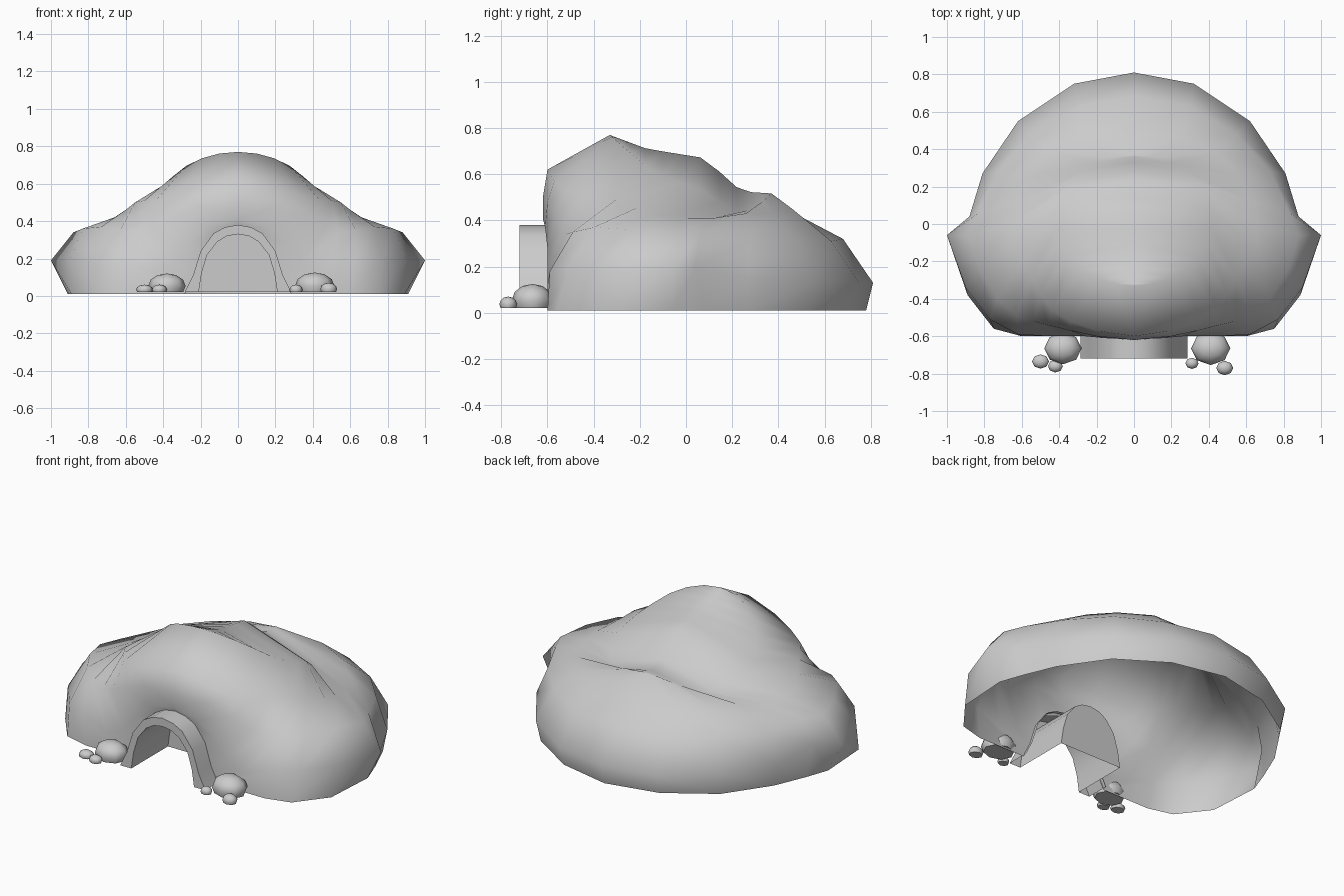
import bpy, bmesh
from math import sin, cos, pi

if "Cube" in bpy.data.objects:
    bpy.data.objects.remove(bpy.data.objects["Cube"])


def finish(bm, name, angle):
    bmesh.ops.remove_doubles(bm, verts=bm.verts, dist=0.002)
    bmesh.ops.recalc_face_normals(bm, faces=bm.faces)
    me = bpy.data.meshes.new(name)
    bm.to_mesh(me)
    bm.free()
    ob = bpy.data.objects.new(name, me)
    bpy.context.collection.objects.link(ob)
    bpy.ops.object.select_all(action='DESELECT')
    bpy.context.view_layer.objects.active = ob
    ob.select_set(True)
    bpy.ops.object.shade_smooth_by_angle(angle=angle)
    return ob


def bridge(bm, a, b):
    for i in range(len(a) - 1):
        bm.faces.new((a[i], a[i + 1], b[i + 1], b[i]))


def spine_z(y):
    # height of the mound along its centre line
    pts = [(-.33, .77), (-.17, .71), (.08, .67), (.24, .525), (.4, .515)]
    for (y0, z0), (y1, z1) in zip(pts, pts[1:]):
        if y <= y1:
            return z0 + (z1 - z0) * max(0, (y - y0) / (y1 - y0))
    return pts[-1][1]


# Arch half-profiles (x, z)
outer = [(0, .38), (.07, .367), (.13, .335), (.2, .24), (.24, .11), (.285, .02)]
inner = [(0, .33), (.06, .32), (.11, .29), (.165, .22), (.195, .12), (.21, .02)]

# Mound: right half as rings from the foot upwards, first points round the arch
foot = [(.60, -.60), (.75, -.56), (.89, -.38), (.91, -.06), (.86, .08),
        (.78, .27), (.6, .53), (.32, .71), (0, .78)]
arch = [outer[i] for i in (0, 2, 3, 4, 5)]
ring0 = [(x, -.6, z - .01) for x, z in arch] + [(x, y, .01) for x, y in foot]
ring1 = [(0, -.62, .41), (.16, -.61, .37), (.26, -.60, .28), (.34, -.6, .18),
         (.45, -.6, .12), (.62, -.59, .18), (.77, -.51, .19), (.9, -.34, .19),
         (1, -.06, .19), (.88, .04, .2), (.81, .27, .15), (.62, .55, .14),
         (.32, .75, .13), (0, .81, .13)]
ring2 = [(0, -.62, .5), (.2, -.6, .48), (.34, -.57, .42), (.46, -.54, .36),
         (.54, -.52, .34), (.63, -.49, .35), (.73, -.4, .37), (.83, -.23, .36),
         (.88, -.06, .34), (.83, .06, .34), (.73, .28, .32), (.55, .48, .32),
         (.3, .63, .31), (0, .68, .32)]
ring3 = [(0, -.60, .62), (.2, -.57, .57), (.34, -.52, .53), (.44, -.46, .51),
         (.5, -.38, .51), (.55, -.29, .50), (.6, -.2, .46), (.66, -.1, .42),
         (.66, 0, .41), (.63, .12, .41), (.55, .26, .43), (.44, .38, .43),
         (.24, .46, .45), (0, .49, .42)]
ring4, ring5 = [], []
for i in range(14):
    t = pi * i / 13
    x, y = .42 * sin(t), .02 - .35 * cos(t)
    ring4.append((x, y, spine_z(y) - (.55 + .8 * (y + .25)) * x * x))
    ring5.append((0, y, spine_z(y)))

bm = bmesh.new()
for s in (1, -1):
    rings = [[bm.verts.new((s * x, y, z)) for x, y, z in r]
             for r in (ring0, ring1, ring2, ring3, ring4, ring5)]
    for a, b in zip(rings, rings[1:]):
        bridge(bm, a, b)
finish(bm, "rock_mound", 1.0)


# Tunnel: outer skin, front rim, inner skin and closed end
def full(half):
    return [(-x, z) for x, z in half[:0:-1]] + half


bm = bmesh.new()
loops = [[bm.verts.new((x, y, z)) for x, z in full(p)]
         for p, y in ((outer, -.58), (outer, -.72), (inner, -.72), (inner, -.37))]
for a, b in zip(loops, loops[1:]):
    bridge(bm, a, b)
bm.faces.new(loops[-1])
finish(bm, "entrance_tunnel", .6)


# Boulders: low spheres with the underside flattened
def boulder(name, x, y, r, top, seg):
    bm = bmesh.new()
    bmesh.ops.create_uvsphere(bm, u_segments=seg, v_segments=6, radius=1)
    h = (top - .02) / 1.5
    for v in bm.verts:
        v.co = (x + v.co.x * r, y + v.co.y * r * .85,
                .02 + h * (.5 + max(v.co.z, -.5)))
    finish(bm, name, .9)


for n, x, y, r, top in (("left_boulder", -.38, -.665, .1, .12),
                        ("right_boulder", .41, -.665, .105, .125),
                        ("left_pebble_a", -.5, -.735, .045, .06),
                        ("left_pebble_b", -.42, -.76, .04, .06),
                        ("right_pebble_a", .31, -.745, .035, .06),
                        ("right_pebble_b", .485, -.77, .045, .07)):
    boulder(n, x, y, r, top, 8)
